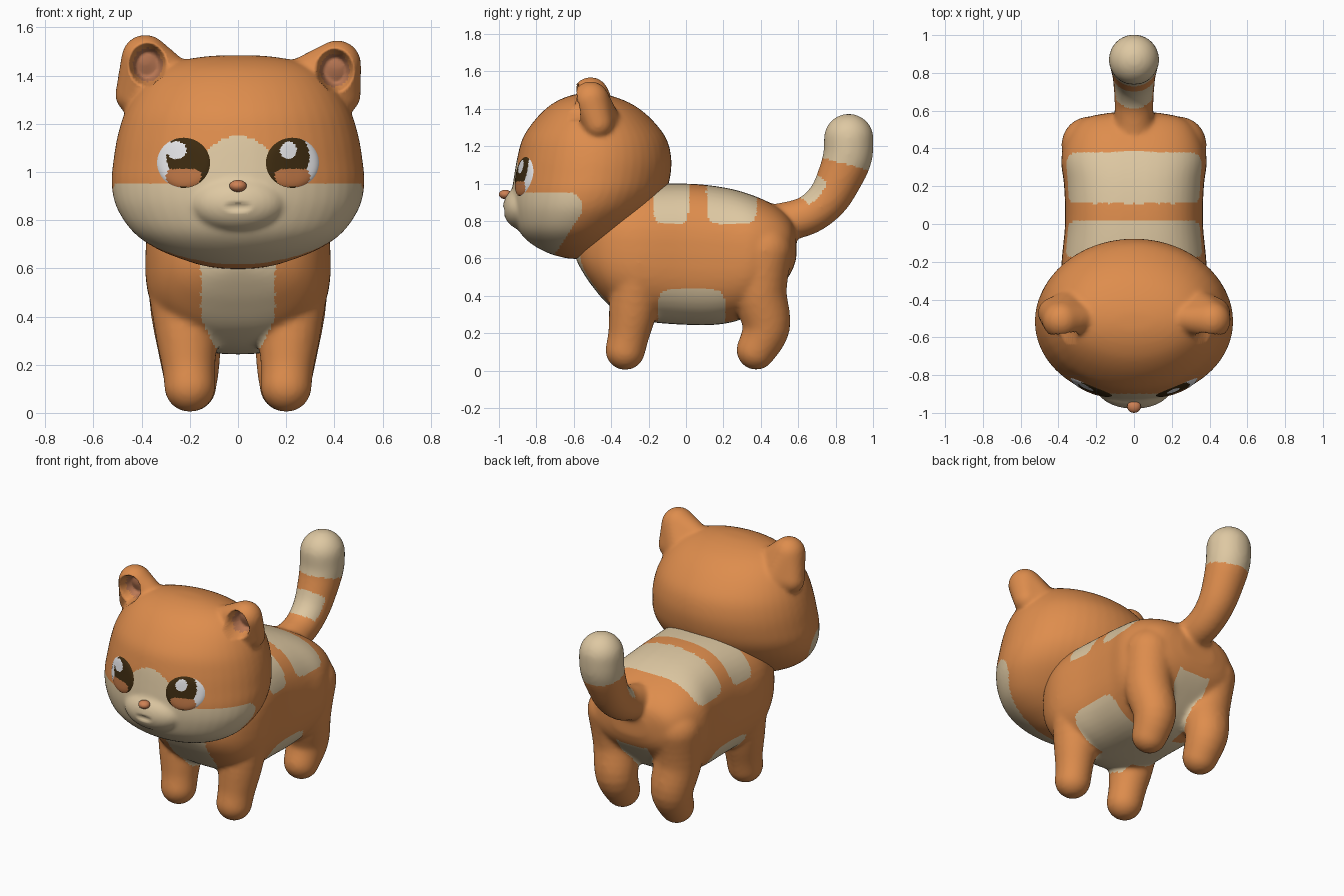
import bpy, bmesh, math
from mathutils import Vector
from mathutils.bvhtree import BVHTree

cube = bpy.data.objects.get("Cube")
if cube:
    bpy.data.objects.remove(cube, do_unlink=True)


def material(name, rgb):
    m = bpy.data.materials.new(name)
    m.use_nodes = True
    m.diffuse_color = (*rgb, 1)
    m.node_tree.nodes["Principled BSDF"].inputs["Base Color"].default_value = (*rgb, 1)
    return m


ORANGE = material("orange fur", (.73, .266, .074))
CREAM = material("cream fur", (.73, .578, .362))
PINK = material("inner ear", (.50, .19, .09))
DARK = material("eye dark", (.045, .023, .005))
WHITE = material("eye white", (.83, .83, .85))
IRIS = material("iris copper", (.51, .18, .06))
NOSE = material("nose", (.62, .22, .09))

# One unit ball, copied wherever a round volume is needed
unit = bmesh.new()
bmesh.ops.create_uvsphere(unit, u_segments=24, v_segments=14, radius=1)
unit.verts.index_update()
BALL_POINTS = [v.co.copy() for v in unit.verts]
BALL_FACES = [[v.index for v in f.verts] for f in unit.faces]
unit.free()


def ball_points(bm, centre, size):
    return [bm.verts.new([c + s * p for c, s, p in zip(centre, size, co)]) for co in BALL_POINTS]


def blob(bm, centre, size):
    verts = ball_points(bm, centre, size)
    for f in BALL_FACES:
        bm.faces.new([verts[i] for i in f])


def spline(rows, n):
    """Smoothly resample rows of numbers."""
    out = []
    for i in range(len(rows) - 1):
        a, b, c, d = (rows[max(0, min(len(rows) - 1, i + k))] for k in (-1, 0, 1, 2))
        for s in range(n):
            t = s / n
            out.append([q + .5 * t * (r - p + t * (2*p - 5*q + 4*r - w + t * (3*(q - r) + w - p)))
                        for p, q, r, w in zip(a, b, c, d)])
    return out + [list(rows[-1])]


def limb(bm, rows, side=1):
    for x, y, z, r in spline(rows, 5):
        blob(bm, (x * side, y, z), (r, r, r))


def loft(bm, rings):
    loops = [[bm.verts.new(co) for co in ring] for ring in rings]
    n = len(loops[0])
    for a, b in zip(loops, loops[1:]):
        for i in range(n):
            bm.faces.new((a[i], a[(i + 1) % n], b[(i + 1) % n], b[i]))
    bm.faces.new(loops[0])
    bm.faces.new(loops[-1])


def make(name, bm, mats, voxel=0):
    bmesh.ops.recalc_face_normals(bm, faces=bm.faces)
    me = bpy.data.meshes.new(name)
    bm.to_mesh(me)
    bm.free()
    ob = bpy.data.objects.new(name, me)
    bpy.context.collection.objects.link(ob)
    if voxel:  # fuse the overlapping volumes into one soft skin
        mod = ob.modifiers.new("fuse", 'REMESH')
        mod.mode, mod.voxel_size = 'VOXEL', voxel
        mod = ob.modifiers.new("soften", 'SMOOTH')
        mod.factor, mod.iterations = .5, 14
        dg = bpy.context.evaluated_depsgraph_get()
        fused = bpy.data.meshes.new_from_object(ob.evaluated_get(dg))
        ob.modifiers.clear()
        ob.data = fused
        bpy.data.meshes.remove(me)
    ob.data.materials.clear()
    for m in mats:
        ob.data.materials.append(m)
    ob.data.shade_smooth()
    return ob


def paint(ob, rule):
    for p in ob.data.polygons:
        p.material_index = rule(p.center, p.normal)


TURN = [2 * math.pi * i / 48 for i in range(48)]


def soft(v, e):
    return math.copysign(abs(v) ** (2 / e), v)


# Body: torso sections are y, bottom, top, half width
bm = bmesh.new()
torso = [(-.59, .6, .68, .06), (-.56, .54, .76, .18), (-.5, .45, .85, .28), (-.4, .34, .95, .35),
         (-.25, .27, .99, .385), (0, .245, 1.0, .365), (.2, .25, .98, .37), (.35, .3, .94, .385),
         (.48, .42, .88, .34), (.56, .52, .81, .26), (.59, .6, .74, .12)]
loft(bm, [[(w * soft(math.cos(a), 2.6), y, (lo + hi) / 2 + (hi - lo) / 2 * soft(math.sin(a), 2.6))
           for a in TURN] for y, lo, hi, w in spline(torso, 5)])
front_leg = [(.2, -.325, .11, .107), (.205, -.305, .2, .112), (.215, -.28, .35, .132), (.24, -.25, .58, .145)]
hind_leg = [(.195, .375, .11, .106), (.2, .43, .24, .128), (.22, .395, .43, .145), (.235, .42, .64, .15)]
for side in (-1, 1):
    limb(bm, front_leg, side)
    limb(bm, hind_leg, side)
limb(bm, [(0, .5, .79, .105), (0, .65, .83, .105), (0, .76, .92, .112), (0, .83, 1.05, .124),
          (0, .865, 1.15, .133), (0, .87, 1.24, .134)])
body = make("body_legs_and_tail", bm, [ORANGE, CREAM], .012)


def body_colour(c, n):
    x, y, z = abs(c.x), c.y, c.z
    # tail tip and tail patch
    if y > .6 and z > 1.14 - .27 * (y - .72):
        return 1
    along = .66 * y + .75 * z
    if y > .58 and z > .86 and 1.1 < along < 1.25 and .66 * n.z - .75 * n.y > .4:
        return 1
    # two saddle stripes
    for mid, half in ((-.08, .095), (.245, .137)):
        if z > .7 and ((y - mid) / half) ** 6 + ((1.01 - z) / .225) ** 6 < 1:
            return 1
    # belly and chest bib
    if z < .44 and ((y - .03) / .18) ** 6 + ((.25 - z) / .185) ** 6 < 1:
        return 1
    if n.z < -.3 and x < .11 and z > .22 and y < .56:
        return 1
    if y < -.3 and n.y < 0 and z > .24 and x < .155 - .9 * max(0, .42 - z) ** 1.4:
        return 1
    return 0


paint(body, body_colour)

# Head: sections are z, half width, front, back
bm = bmesh.new()
skull = [(.598, .05, -.62, -.53), (.608, .13, -.67, -.5), (.63, .21, -.74, -.46), (.68, .335, -.83, -.38),
         (.75, .435, -.895, -.29), (.85, .503, -.925, -.18), (.95, .525, -.93, -.11),
         (1.05, .517, -.918, -.082), (1.15, .5, -.9, -.08), (1.25, .468, -.87, -.11),
         (1.35, .41, -.8, -.19), (1.42, .335, -.725, -.28), (1.46, .245, -.65, -.37),
         (1.48, .13, -.58, -.45), (1.484, .04, -.54, -.49)]
loft(bm, [[(w * math.cos(a), (f + b) / 2 + (b - f) / 2 * math.sin(a), z) for a in TURN]
          for z, w, f, b in spline(skull, 5)])
blob(bm, (0, -.865, .87), (.2, .115, .12))

# Ears: hulls around four balls, slightly lopsided
ears = [(-1, .385, 1.47), (1, .412, 1.447)]
for side, tx, tz in ears:
    points = []
    for x, y, z, r in ((.265, -.5, 1.4, .075), (tx, -.51, tz, .1), (.43, -.47, 1.32, .08), (.34, -.45, 1.33, .1)):
        points += ball_points(bm, (x * side, y, z), (r, r, r))
    bmesh.ops.convex_hull(bm, input=points)
    for v in points:
        if v.is_valid and not v.link_faces:
            bm.verts.remove(v)
head = make("head", bm, [ORANGE, CREAM, PINK], .011)


def inside(c, x, z, rx, rz):
    return ((c.x - x) / rx) ** 2 + ((c.z - z) / rz) ** 2


# Hollow the ears and press in a small mouth
pits = [(side * (tx - .01), tz - .025) for side, tx, tz in ears]
push = []
for v in head.data.vertices:
    if v.co.y < -.5 and v.normal.y < 0:
        for px, pz in pits:
            d = inside(v.co, px, pz, .078, .09)
            if d < 1 and v.co.y > -.63:
                push.append((v.index, .1 * min(1, 1.5 * (1 - d))))
        d = inside(v.co, 0, .855, .06, .022)
        if d < 1 and v.co.y < -.8:
            push.append((v.index, .014 * (1 - d)))
for i, amount in push:
    head.data.vertices[i].co.y += amount
head.data.update()


def head_colour(c, n):
    if n.y < .1 and -.63 < c.y < -.38 and any(inside(c, px, pz, .078, .09) < .6 for px, pz in pits):
        return 2
    muzzle = c.z < .95 and c.y < -.56 - .65 * max(0, .84 - c.z) - 3 * max(0, c.z - .91) ** 1.3
    blaze = c.y < -.6 and inside(c, 0, .95, .17, .2) < 1
    return 1 if muzzle or blaze else 0


paint(head, head_colour)

# Eyes: thin plates laid over the face
tree = BVHTree.FromPolygons([v.co for v in head.data.vertices], [p.vertices[:] for p in head.data.polygons])
RINGS = 24


def eye_colour(c, side, shine):
    u, w = (c.x - side * .226) * side, c.z - 1.038
    if inside(c, *shine) < 1:
        return 1
    if w < -.025 and (u / .075) ** 2 + ((w + .058) / .042) ** 2 < 1:
        return 2
    return 1 if u > .02 and ((u + .03) / .1) ** 2 + ((w - .025) / .105) ** 2 > 1 else 0


for side, name, shine in ((-1, "right_eye", (-.255, 1.09, .042, .036)), (1, "left_eye", (.21, 1.09, .034, .036))):
    bm = bmesh.new()
    grid = []
    for k in range(RINGS + 1):
        f = .01 + .99 * k / RINGS
        ring = []
        for a in TURN:
            aim = Vector((side * .226 + .113 * f * math.cos(a), -2, 1.038 + .107 * f * math.sin(a)))
            hit, normal, _, _ = tree.ray_cast(aim, Vector((0, 1, 0)))
            ring.append(bm.verts.new(hit + normal * (.009 - .011 * f ** 8)))
        grid.append(ring)
    for a, b in zip(grid, grid[1:]):
        for i in range(len(TURN)):
            bm.faces.new((a[i], a[i - 1], b[i - 1], b[i]))
    bm.faces.new(grid[0])
    eye = make(name, bm, [DARK, WHITE, IRIS])
    if sum(p.normal.y for p in eye.data.polygons) > 0:
        eye.data.flip_normals()
    paint(eye, lambda c, n: eye_colour(c, side, shine))

# Nose
bm = bmesh.new()
blob(bm, (0, -.966, .942), (.036, .034, .025))
make("nose", bm, [NOSE])
